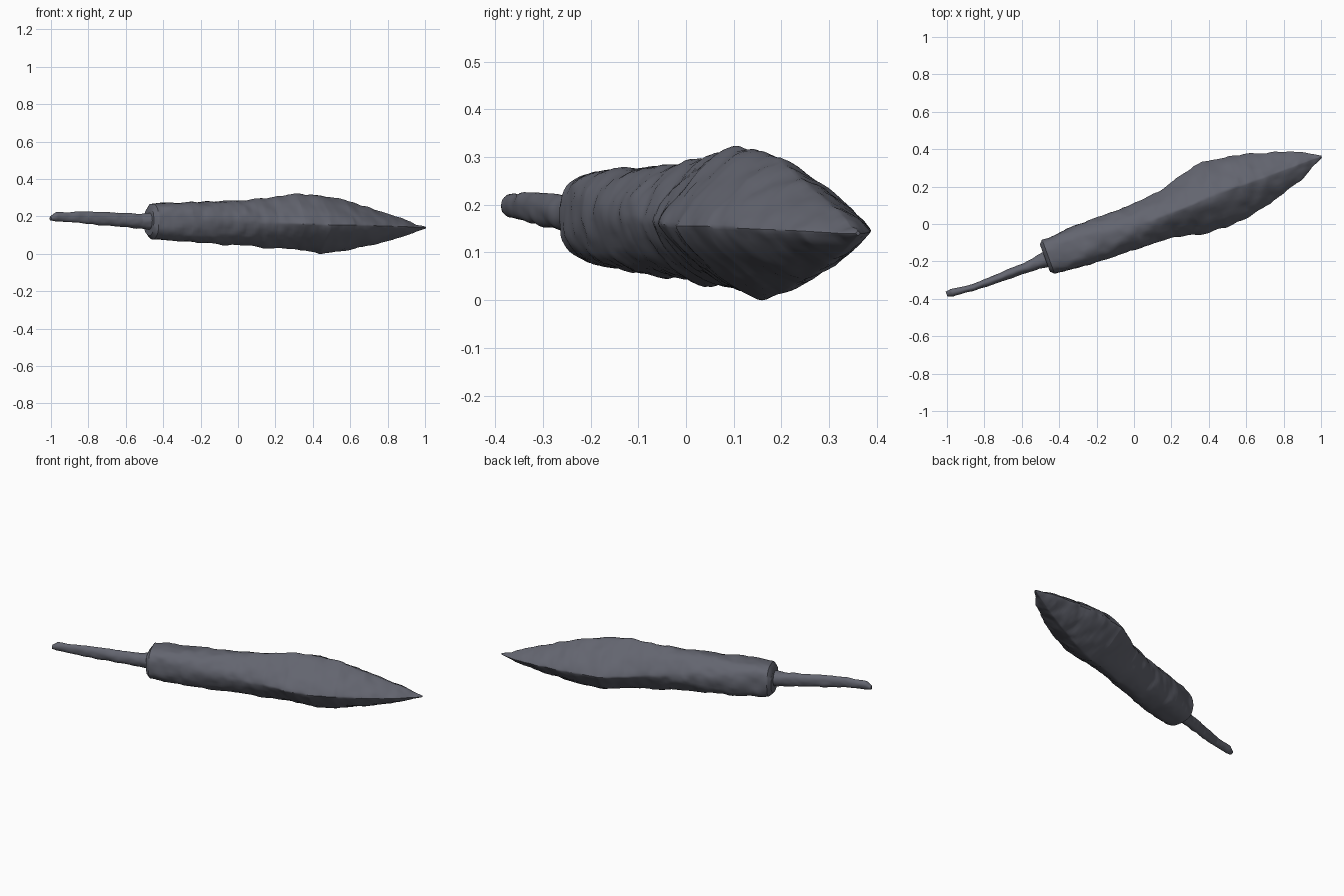
import bpy, math
from mathutils import Vector, noise

cube = bpy.data.objects.get("Cube")
if cube:
    bpy.data.objects.remove(cube, do_unlink=True)

# Dark blue-grey stone
stone = bpy.data.materials.new("slate_grey")
stone.use_nodes = True
colour = (0.125, 0.13, 0.16, 1)
stone.diffuse_color = colour
stone.node_tree.nodes["Principled BSDF"].inputs["Base Color"].default_value = colour

# The long axis lies level, turned towards the back on the left side
AXIS = Vector((0.938, 0.347, 0)).normalized()
SIDE = Vector((-AXIS.y, AXIS.x, 0))
SEGMENTS = 48


def mix(a, b, f):
    return a + (b - a) * f


def sample(rows, s):
    """Interpolate the section table at a station along the axis."""
    for low, high in zip(rows, rows[1:]):
        if s <= high[0]:
            f = (s - low[0]) / (high[0] - low[0])
            return [mix(a, b, f) for a, b in zip(low, high)]
    return list(rows[-1])


def signed_power(value, power):
    return math.copysign(abs(value) ** power, value)


def ring(row, power, chip):
    """One cross-section: right edge, left edge, top ridge, edge height, bottom ridge."""
    s, right, left, top, edge, bottom = row
    points = []
    centre, half = (right + left) / 2, (left - right) / 2
    for i in range(SEGMENTS):
        angle = math.tau * i / SEGMENTS
        across = signed_power(math.cos(angle), power)
        up = signed_power(math.sin(angle), power)
        height = (top - edge) if up > 0 else (edge - bottom)
        p = AXIS * s + SIDE * (centre + half * across)
        p.z = edge + height * up
        # Shallow knapped scars
        rough = noise.noise(p * 14) + 0.5 * noise.noise(p * 35)
        core = AXIS * s + SIDE * centre + Vector((0, 0, edge))
        p += (p - core).normalized() * rough * min(chip, half * 0.2)
        points.append(p)
    return points


def loft(name, rows, steps, power_at, chip):
    start, end = rows[0][0], rows[-1][0]
    stations = {r[0] for r in rows}
    stations |= {mix(start, end, i / steps) for i in range(steps + 1)}
    verts, faces = [], []
    stations = sorted(stations)
    for s in stations:
        verts += ring(sample(rows, s), power_at(s), chip)
    for k in range(len(stations) - 1):
        for i in range(SEGMENTS):
            j = (i + 1) % SEGMENTS
            a, b = k * SEGMENTS, (k + 1) * SEGMENTS
            faces.append((a + i, a + j, b + j, b + i))
    faces.append(tuple(reversed(range(SEGMENTS))))
    faces.append(tuple(range(len(verts) - SEGMENTS, len(verts))))
    mesh = bpy.data.meshes.new(name)
    mesh.from_pydata(verts, [], faces)
    mesh.materials.append(stone)
    obj = bpy.data.objects.new(name, mesh)
    bpy.context.collection.objects.link(obj)
    bpy.ops.object.select_all(action="DESELECT")
    obj.select_set(True)
    bpy.context.view_layer.objects.active = obj
    bpy.ops.object.shade_smooth_by_angle(angle=math.radians(40))


def blade_power(s):
    """Rounded section on the haft, sharp diamond section on the blade."""
    f = min(max((s + 0.3) / 0.6, 0), 1)
    return mix(0.75, 1.55, f)


# Haft socket flowing into the leaf-shaped blade
blade_rows = [
    (-0.51, -0.08, 0.07, 0.24, 0.17, 0.10),
    (-0.49, -0.10, 0.09, 0.27, 0.17, 0.08),
    (-0.30, -0.12, 0.10, 0.275, 0.17, 0.065),
    (0.0, -0.13, 0.10, 0.285, 0.17, 0.045),
    (0.18, -0.14, 0.115, 0.30, 0.165, 0.03),
    (0.32, -0.175, 0.155, 0.32, 0.16, 0.025),
    (0.46, -0.19, 0.185, 0.315, 0.155, 0.0),
    (0.60, -0.175, 0.165, 0.29, 0.155, 0.015),
    (0.74, -0.145, 0.13, 0.25, 0.15, 0.04),
    (0.93, -0.085, 0.07, 0.19, 0.145, 0.09),
    (1.02, -0.04, 0.025, 0.155, 0.14, 0.12),
    (1.066, -0.015, -0.005, 0.145, 0.14, 0.135),
]
loft("blade_and_socket", blade_rows, 110, blade_power, 0.007)

# Thin tapering tang
tang_rows = [
    (-1.07, -0.015, 0.01, 0.20, 0.19, 0.18),
    (-1.04, -0.025, 0.012, 0.22, 0.20, 0.175),
    (-0.92, -0.04, -0.002, 0.225, 0.195, 0.165),
    (-0.75, -0.043, 0.006, 0.222, 0.185, 0.15),
    (-0.56, -0.05, 0.018, 0.215, 0.175, 0.135),
    (-0.46, -0.06, 0.04, 0.22, 0.175, 0.13),
]
loft("tang", tang_rows, 50, lambda s: 1.0, 0.006)
